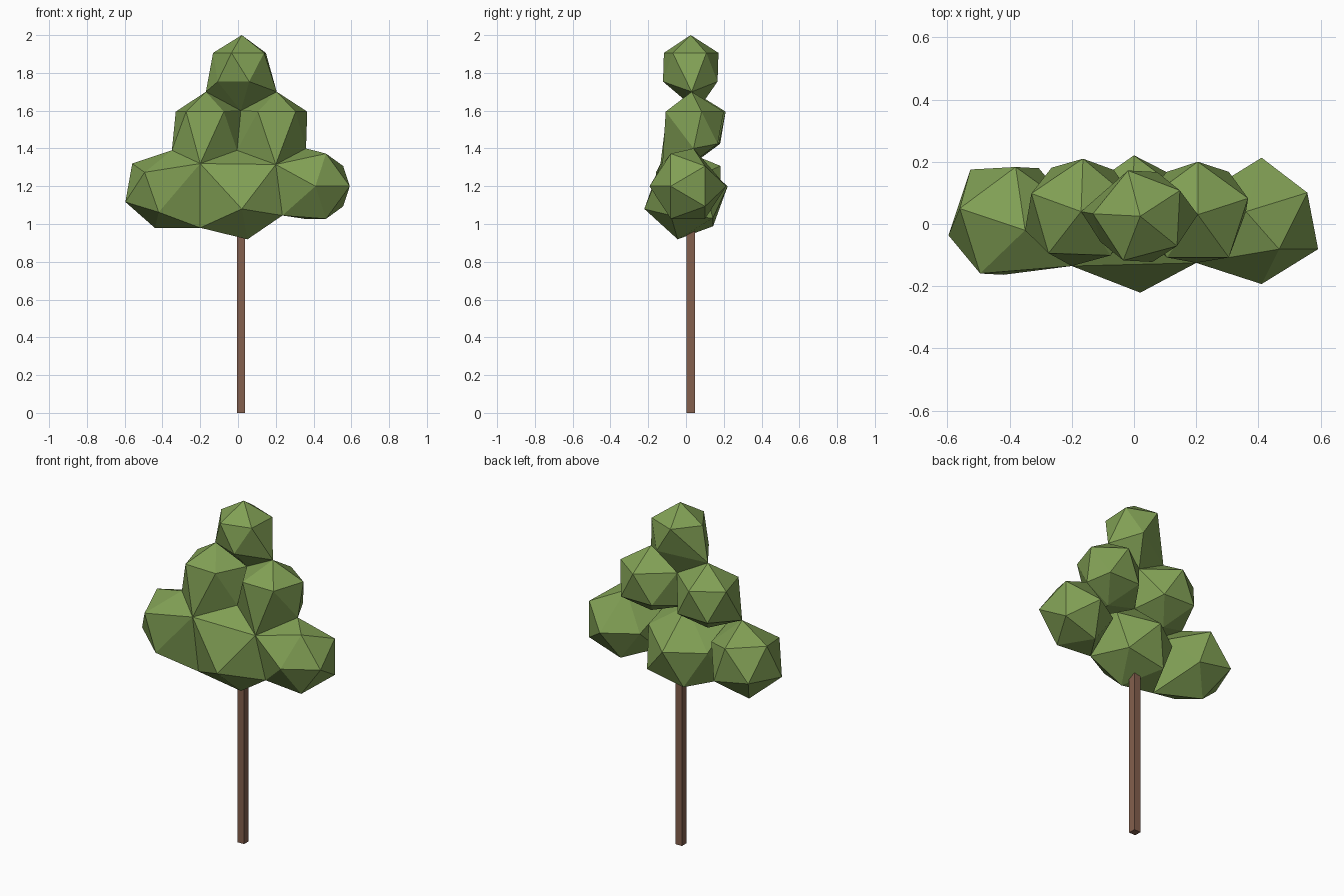
import bpy, bmesh, math
from mathutils import Vector, Matrix

if "Cube" in bpy.data.objects:
    bpy.data.objects.remove(bpy.data.objects["Cube"])


def material(name, rgb):
    m = bpy.data.materials.new(name)
    m.diffuse_color = (*rgb, 1)
    m.use_nodes = True
    m.node_tree.nodes["Principled BSDF"].inputs["Base Color"].default_value = m.diffuse_color
    return m


LEAF = material("leaf green", (0.22, 0.35, 0.09))
BARK = material("bark brown", (0.23, 0.115, 0.075))


def finish(bm, name, mat):
    bmesh.ops.recalc_face_normals(bm, faces=bm.faces)
    me = bpy.data.meshes.new(name)
    bm.to_mesh(me)
    bm.free()
    me.materials.append(mat)
    ob = bpy.data.objects.new(name, me)
    bpy.context.collection.objects.link(ob)


def add_clump(bm, centre, r, pole, side, pulls):
    """Icosahedron with one corner along pole, the next leaning to side;
    the corner nearest each pull point is moved onto it."""
    z = Vector(pole).normalized()
    s = Vector(side)
    x = (s - z * s.dot(z)).normalized()
    y = z.cross(x)
    c = Vector(centre)
    corners = [z, -z]
    for k in range(5):
        for h, a in ((0.4472, 72 * k), (-0.4472, 72 * k + 36)):
            a = math.radians(a)
            corners.append(z * h + (x * math.cos(a) + y * math.sin(a)) * 0.8944)
    tmp = [bm.verts.new(c + v * r) for v in corners]
    bmesh.ops.convex_hull(bm, input=tmp)
    free = list(tmp)
    for p in pulls:
        p = Vector(p)
        v = min(free, key=lambda q: (q.co - p).length)
        v.co = p
        free.remove(v)


def yaw(deg):
    return (math.cos(math.radians(deg)), math.sin(math.radians(deg)), 0)


# shared corners where neighbouring clumps are welded
top_l, top_r, top_m = (-.17, .04, 1.70), (.205, .03, 1.70), (.015, .06, 1.60)
mid = (-.005, 0, 1.39)
fl, fr = (-.2, -.135, 1.32), (.2, -.125, 1.315)
out_l, out_r = (-.35, -.02, 1.39), (.36, .04, 1.40)
low_l, low_r = (-.2, -.08, .98), (.235, -.08, 1.045)
UP = (0, 0, 1)

clumps = [
    ((.02, .025, 1.83), .17, UP, yaw(249), (top_l, top_r, top_m)),
    ((-.17, .04, 1.51), .19, UP, yaw(88), (top_l, top_m, mid, fl, out_l)),
    ((.205, .03, 1.51), .19, UP, yaw(90), (top_r, top_m, mid, fr, out_r)),
    ((.01, 0, 1.14), .229, (.01, -.22, -.06), (.04, -.04, -.22),
     (mid, fl, fr, low_l, low_r)),
    ((-.40, .01, 1.185), .213, (-.16, .04, .135), (-.09, -.17, .085),
     (fl, low_l, out_l)),
    ((.41, .01, 1.2), .203, (0, -1, 0), (1, 0, 0), (fr, low_r, out_r)),
]

# foliage
bm = bmesh.new()
for c in clumps:
    add_clump(bm, *c)
finish(bm, "foliage", LEAF)

# trunk
bm = bmesh.new()
bmesh.ops.create_cube(bm, size=1, matrix=Matrix.Translation((.015, .025, .5))
                      @ Matrix.Diagonal((.043, .043, 1.0, 1)))
finish(bm, "trunk", BARK)
